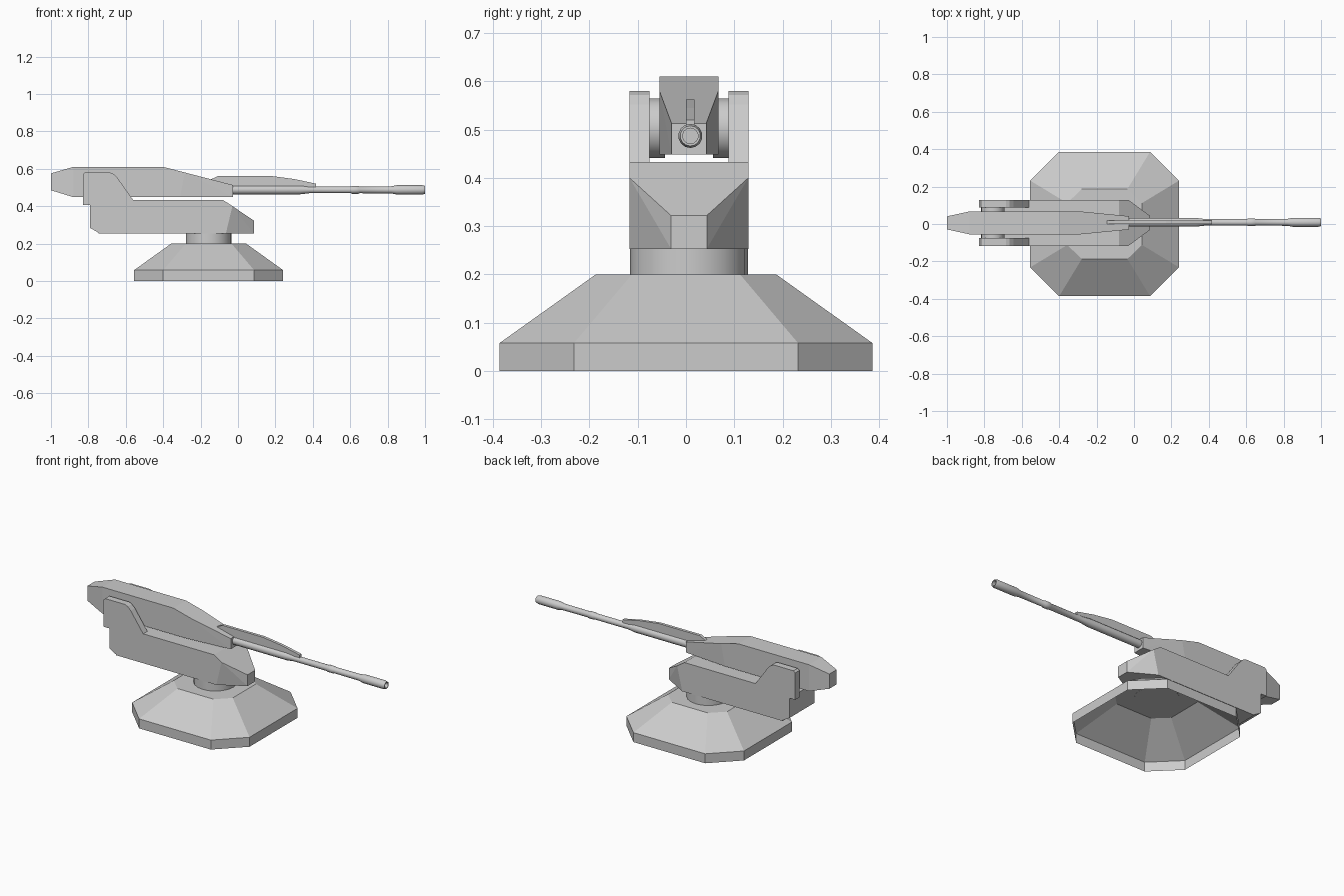
import bpy, bmesh, math
from mathutils import Vector

if "Cube" in bpy.data.objects:
    bpy.data.objects.remove(bpy.data.objects["Cube"])

YC = 0.006  # centre line of the turret above the base


def finish(bm, name, smooth=False, recalc=True):
    bmesh.ops.remove_doubles(bm, verts=bm.verts, dist=1e-5)
    if recalc:
        bmesh.ops.recalc_face_normals(bm, faces=bm.faces)
    me = bpy.data.meshes.new(name)
    bm.to_mesh(me)
    bm.free()
    ob = bpy.data.objects.new(name, me)
    bpy.context.collection.objects.link(ob)
    if smooth:
        bpy.ops.object.select_all(action='DESELECT')
        bpy.context.view_layer.objects.active = ob
        ob.select_set(True)
        bpy.ops.object.shade_smooth_by_angle(angle=math.radians(35))
    return ob


def hull(name, pts):
    """Convex solid from (x, half width, z) points mirrored about the centre line."""
    bm = bmesh.new()
    for x, w, z in pts:
        for s in (-1, 1):
            bm.verts.new((x, YC + s * w, z))
    bmesh.ops.convex_hull(bm, input=bm.verts)
    bmesh.ops.dissolve_limit(bm, angle_limit=0.01, verts=bm.verts, edges=bm.edges)
    return finish(bm, name)


def plate(name, profile, y0, y1):
    """Side profile (x, z) extruded from y0 to y1."""
    bm = bmesh.new()
    f = bm.faces.new([bm.verts.new((x, y0, z)) for x, z in profile])
    r = bmesh.ops.extrude_face_region(bm, geom=[f])
    vs = [g for g in r['geom'] if isinstance(g, bmesh.types.BMVert)]
    bmesh.ops.translate(bm, verts=vs, vec=(0, y1 - y0, 0))
    return finish(bm, name)


def lathe(name, profile, origin, axis, sides):
    """Profile of (distance along axis, radius) turned round an axis."""
    bm = bmesh.new()
    q = Vector((0, 0, 1)).rotation_difference(Vector(axis))
    rings = []
    for d, r in profile:
        rings.append([bm.verts.new(Vector(origin) + q @ Vector((
            r * math.cos(2 * math.pi * i / sides),
            r * math.sin(2 * math.pi * i / sides), d))) for i in range(sides)])
    for a, b in zip(rings, rings[1:]):
        for i in range(sides):
            j = (i + 1) % sides
            bm.faces.new((a[i], a[j], b[j], b[i]))
    bm.faces.new(rings[0][::-1])
    bm.faces.new(rings[-1])
    return finish(bm, name, smooth=True)


# Base: octagonal skirt, open underneath
bm = bmesh.new()
rings = []
for z, hx, hy, cx, cy in ((0, .398, .386, .243, .232), (.058, .398, .386, .243, .232),
                          (.2, .2, .187, .122, .112)):
    octagon = [(hx, -cy), (hx, cy), (cx, hy), (-cx, hy),
               (-hx, cy), (-hx, -cy), (-cx, -hy), (cx, -hy)]
    rings.append([bm.verts.new((x - .157, y, z)) for x, y in octagon])
for a, b in zip(rings, rings[1:]):
    for i in range(8):
        j = (i + 1) % 8
        bm.faces.new((a[i], a[j], b[j], b[i]))
bm.faces.new(rings[-1])
finish(bm, "base_skirt", recalc=False)

# Swivel neck
lathe("swivel_neck", [(.199, .122), (.26, .122)], (-.157, YC, 0), (0, 0, 1), 20)

# Turret body with tapered nose, and its stepped rear block
hull("turret_body", [(-.745, .123, .253), (-.745, .123, .433), (-.08, .123, .433),
                     (-.03, .123, .40), (-.065, .123, .253),
                     (.086, .037, .322), (.086, .037, .253)])
hull("rear_block", [(-.79, .123, .405), (-.79, .123, .283),
                    (-.744, .123, .257), (-.744, .123, .405)])

# Side arms and trunnion drums
arm = [(-.83, .405), (-.83, .57), (-.818, .58), (-.685, .58), (-.665, .572),
       (-.645, .552), (-.56, .432), (-.744, .432), (-.744, .405)]
for side, s in (("left", 1), ("right", -1)):
    plate(side + "_arm", arm, YC + s * .082, YC + s * .123)
    lathe(side + "_trunnion", [(.05, .062), (.084, .062)],
          (-.755, YC, .503), (0, s, 0), 24)

# Gun housing
hull("gun_housing", [(-1, .035, .575), (-1, .035, .485),
                     (-.88, .061, .61), (-.88, .061, .448),
                     (-.40, .061, .61), (-.285, .061, .58), (-.31, .061, .448),
                     (-.028, .036, .513), (-.028, .036, .448)])

# Barrel with stepped collars, muzzle and bore
lathe("barrel", [(-.05, .024), (.33, .024), (.38, .018), (.605, .018), (.61, .021),
                 (.645, .021), (.65, .018), (.82, .019), (.85, .025), (.985, .025),
                 (1.0, .021), (1.0, .016), (.93, .016)],
      (0, YC + .003, .487), (1, 0, 0), 14)

# Fin above the barrel
plate("barrel_fin", [(-.145, .543), (-.105, .562), (.17, .562), (.30, .545),
                     (.418, .52), (.418, .498), (-.05, .498)], YC - .006, YC + .012)
